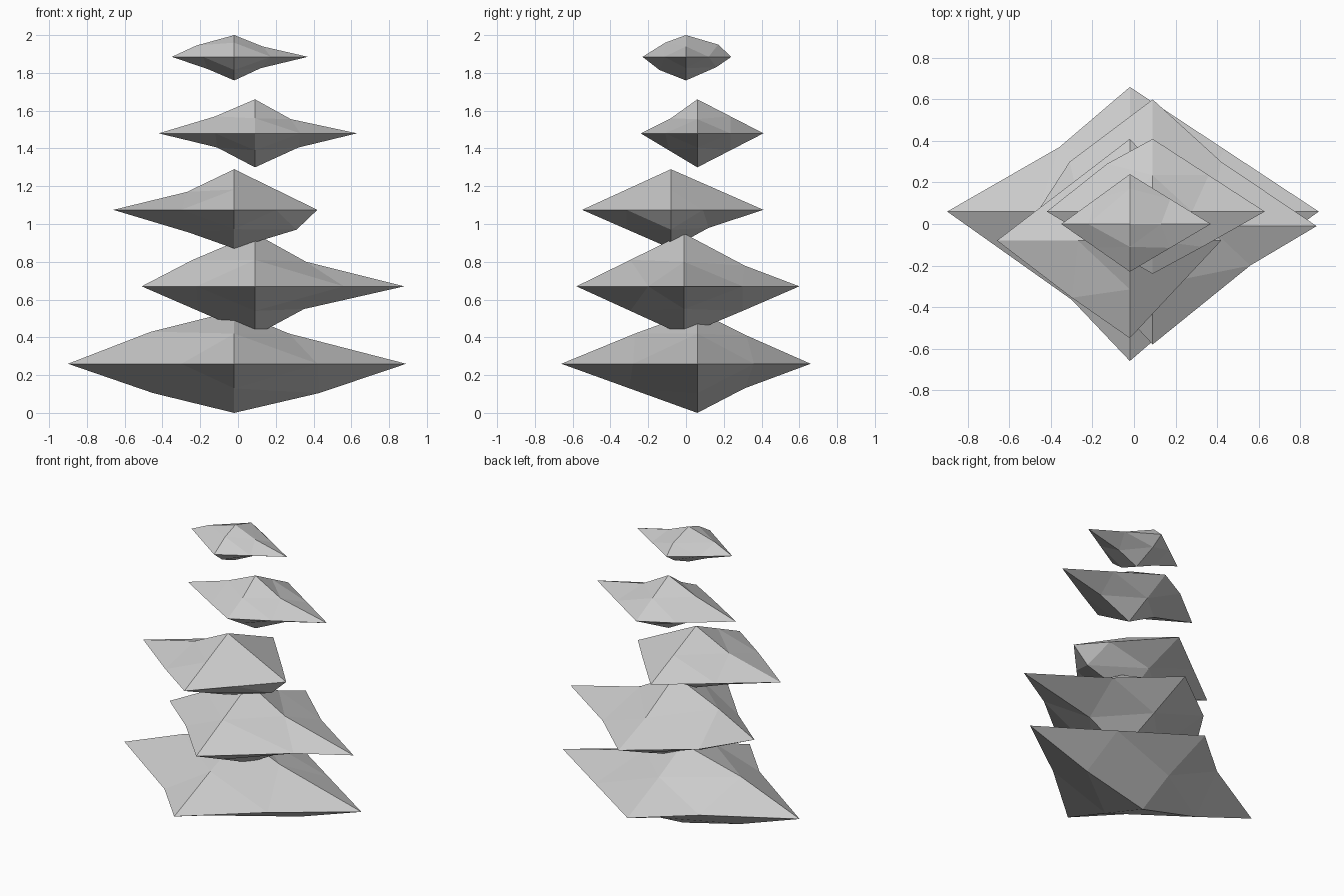
import bpy, bmesh
from itertools import product
from mathutils import Vector

if "Cube" in bpy.data.objects:
    bpy.data.objects.remove(bpy.data.objects["Cube"])


def layer(name, centre, x, y, z, **bends):
    """Faceted bipyramid: six tips, each edge split once.
    bends: edge code -> two in-plane coordinates of the split point.
    Codes use l/r (x), f/b (y), d/u (z), e.g. lu = left-to-up edge."""
    cx, cy, cz = centre
    tips = {"l": (x[0], cy, cz), "r": (x[1], cy, cz),
            "f": (cx, y[0], cz), "b": (cx, y[1], cz),
            "d": (cx, cy, z[0]), "u": (cx, cy, z[1])}
    bm = bmesh.new()
    verts = {k: bm.verts.new(p) for k, p in tips.items()}
    # split point on each of the twelve edges
    for pair in ("lr", "fb"), ("lr", "du"), ("fb", "du"):
        for a, b in product(*pair):
            p = (Vector(tips[a]) + Vector(tips[b])) / 2
            if a + b in bends:
                i, j = bends[a + b]
                if a in "lr":
                    p = (i, j, cz) if b in "fb" else (i, cy, j)
                else:
                    p = (cx, i, j)
            verts[a + b] = bm.verts.new(p)
    # four facets in each octant
    for a, b, c in product("lr", "fb", "du"):
        for tri in ((a, a + b, a + c), (b, b + c, a + b),
                    (c, a + c, b + c), (a + b, b + c, a + c)):
            bm.faces.new([verts[k] for k in tri])
    bmesh.ops.recalc_face_normals(bm, faces=bm.faces)
    mesh = bpy.data.meshes.new(name)
    bm.to_mesh(mesh)
    bm.free()
    bpy.context.collection.objects.link(bpy.data.objects.new(name, mesh))


# layers from the widest at the bottom to the smallest at the top
layer("bottom_layer", (-.02, .06, .26), (-.9, .89), (-.66, .66), (0, .54),
      lu=(-.46, .43), ru=(.27, .42), rd=(.43, .105), ld=(-.45, .105),
      bu=(.32, .41), bd=(.31, .13), fu=(-.27, .42),
      lf=(-.3, -.365), lb=(-.36, .37), rf=(.42, -.28))
layer("second_layer", (.09, -.01, .67), (-.51, .88), (-.58, .6), (.41, .95),
      lu=(-.24, .81), ru=(.36, .80), rd=(.35, .55),
      bu=(.31, .78), bd=(.3, .54),
      lf=(-.22, -.25), lb=(-.31, .3), rb=(.42, .3), rf=(.56, -.2))
layer("middle_layer", (-.02, -.08, 1.075), (-.66, .42), (-.55, .41), (.87, 1.29),
      lu=(-.27, 1.17), rd=(.31, .97), ld=(-.26, .955),
      bd=(.12, .98), rb=(.27, .09), lf=(-.3, -.355))
layer("fourth_layer", (.09, .06, 1.48), (-.42, .63), (-.24, .41), (1.3, 1.66),
      lu=(-.12, 1.57), ru=(.28, 1.555), rd=(.32, 1.405), ld=(-.11, 1.405),
      fu=(-.08, 1.56), lb=(-.13, .29), lf=(-.12, -.12), rf=(.33, -.11))
layer("top_layer", (-.02, 0, 1.885), (-.35, .37), (-.23, .24), (1.76, 2),
      lu=(-.22, 1.945), ru=(.13, 1.94), rd=(.12, 1.825), ld=(-.16, 1.82),
      fu=(-.11, 1.96), bu=(.17, 1.95), bd=(.16, 1.83), fd=(-.14, 1.815))
